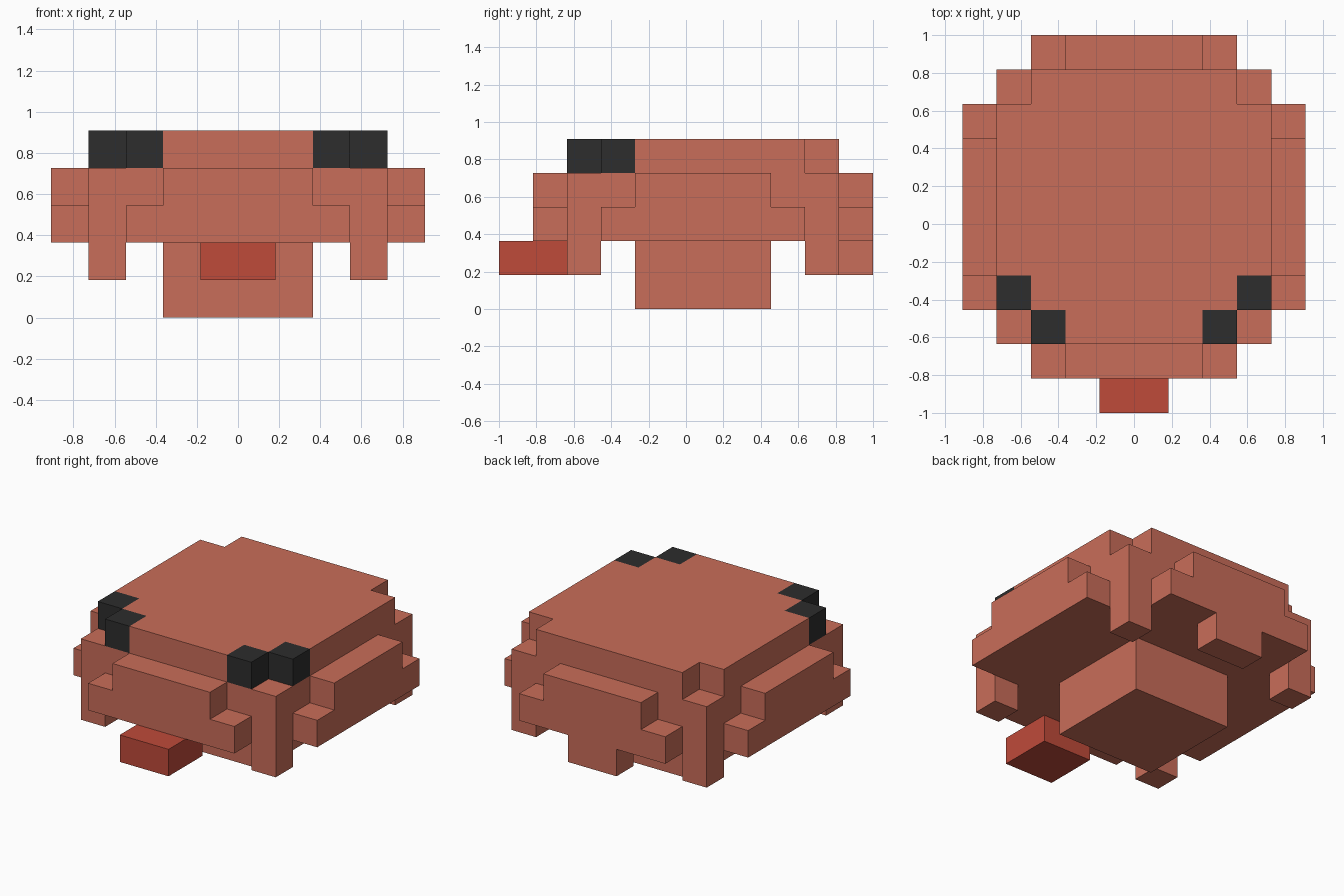
import bpy
import bmesh
import math
from itertools import product
from mathutils import Vector

cube = bpy.data.objects.get("Cube")
if cube:
    bpy.data.objects.remove(cube, do_unlink=True)

U = 2 / 11  # edge of one block


def material(name, rgb):
    mat = bpy.data.materials.new(name)
    mat.use_nodes = True
    colour = (*rgb, 1)
    mat.diffuse_color = colour
    bsdf = next(n for n in mat.node_tree.nodes if n.type == 'BSDF_PRINCIPLED')
    bsdf.inputs["Base Color"].default_value = colour
    bsdf.inputs["Roughness"].default_value = 0.9
    return mat


coral = material("coral", (0.584, 0.153, 0.100))
red = material("red", (0.521, 0.069, 0.042))
charcoal = material("charcoal", (0.026, 0.026, 0.026))


def block(x, y, z):
    """Unit cells inside a box given as ranges in block units."""
    return set(product(range(*x), range(*y), range(*z)))


def mirror(cells):
    return cells | {(-1 - x, y, z) for x, y, z in cells}


# Stem and tongue
stem = block((-2, 2), (4, 8), (0, 2))
tongue = block((-1, 1), (0, 2), (1, 2))

# Eye spots on the front corners of the crown
spots = mirror({(3, 3, 4), (2, 2, 4)})

# Crown: square slab with its corner cells removed
corners = {(x, y) for x in (-4, 3) for y in (2, 9)}
crown = {c for c in block((-4, 4), (2, 10), (4, 5)) if c[:2] not in corners}
crown -= spots

# Cap body with a drip under each corner
cap = crown | block((-4, 4), (2, 10), (2, 4)) | {(x, y, 1) for x, y in corners}

# Stepped bulges on the four sides
for y in (1, 10):
    cap |= block((-2, 2), (y, y + 1), (2, 4)) | block((-3, 3), (y, y + 1), (2, 3))
cap |= mirror(block((4, 5), (4, 8), (2, 4)) | block((4, 5), (3, 9), (2, 3)))

# Drip at the middle of the back
cap |= block((-1, 1), (10, 11), (1, 2))

solid = stem | tongue | spots | cap
directions = [Vector(d) for d in product((-1, 0, 1), repeat=3)
              if sum(map(abs, d)) == 1]


def build(name, cells, mat):
    """Skin the cells, keeping only faces open to the air."""
    bm = bmesh.new()
    for cell in cells:
        centre = Vector(cell) + Vector((0.5, 0.5, 0.5))
        for d in directions:
            if tuple(int(v) for v in Vector(cell) + d) in solid:
                continue
            a = d.yzx
            b = d.cross(a)
            corners_ = [centre + (d + a * s + b * t) / 2
                        for s, t in ((-1, -1), (1, -1), (1, 1), (-1, 1))]
            bm.faces.new([bm.verts.new((p - Vector((0, 5.5, 0))) * U)
                          for p in corners_])
    bmesh.ops.remove_doubles(bm, verts=bm.verts, dist=0.001)
    bmesh.ops.dissolve_limit(bm, angle_limit=math.radians(1),
                             verts=bm.verts, edges=bm.edges)
    mesh = bpy.data.meshes.new(name)
    bm.to_mesh(mesh)
    bm.free()
    mesh.materials.append(mat)
    obj = bpy.data.objects.new(name, mesh)
    bpy.context.collection.objects.link(obj)


build("stem", stem, coral)
build("tongue", tongue, red)
build("eye_spots", spots, charcoal)
build("cap", cap, coral)
